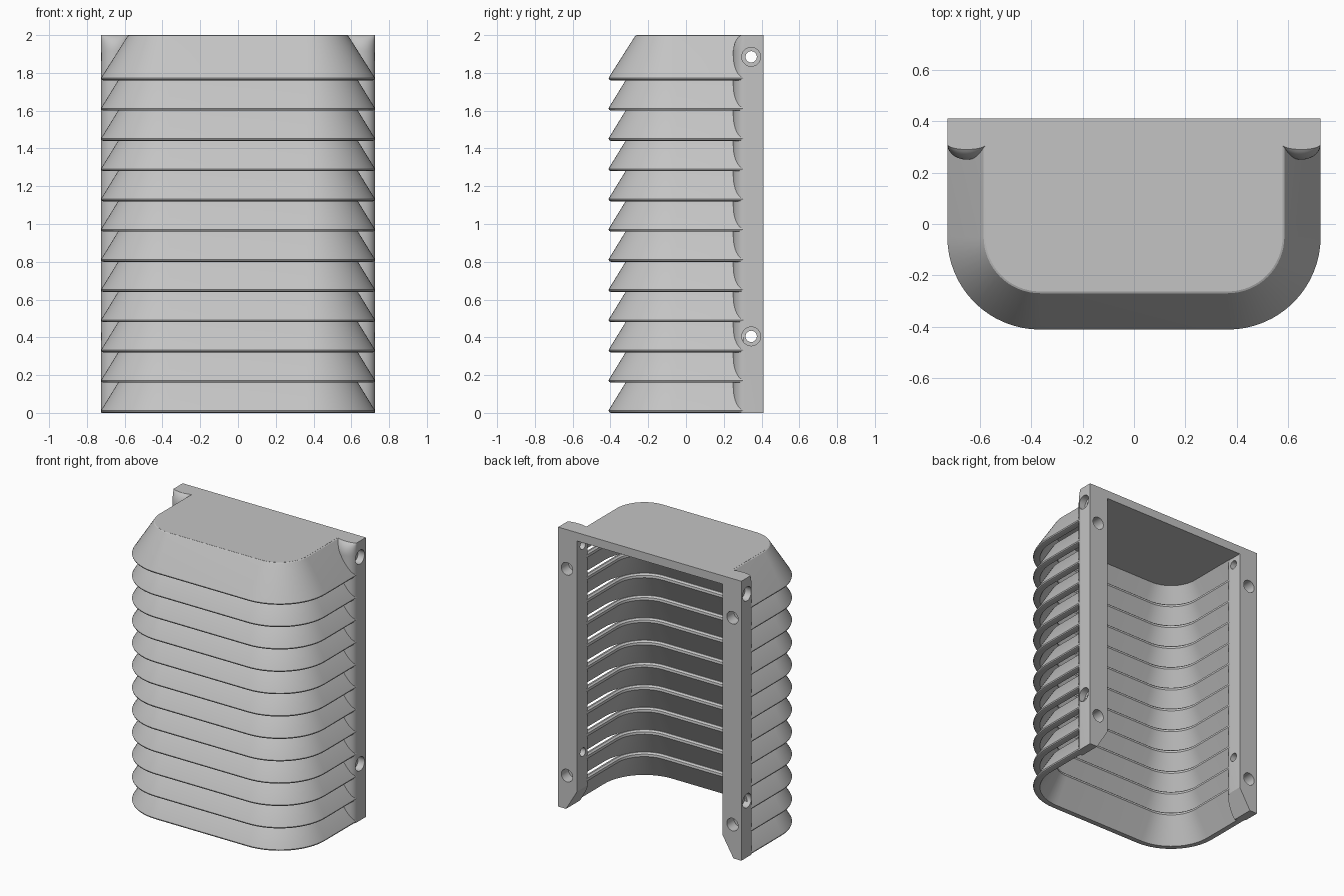
import bpy, bmesh, math
from mathutils import Matrix

old = bpy.data.objects.get("Cube")
if old:
    bpy.data.objects.remove(old, do_unlink=True)

HALF_W, FRONT, BACK, RADIUS = 0.725, -0.41, 0.41, 0.36
POST_IN, POST_SHOULDER, POST_FRONT = 0.575, 0.31, 0.25
PITCH, COUNT = 0.16, 12

grey = bpy.data.materials.new("light_grey")
grey.diffuse_color = (0.55, 0.55, 0.55, 1)
grey.use_nodes = True
bsdf = next(n for n in grey.node_tree.nodes if n.type == 'BSDF_PRINCIPLED')
bsdf.inputs["Base Color"].default_value = (0.55, 0.55, 0.55, 1)
bsdf.inputs["Roughness"].default_value = 0.6


def finish(mesh):
    mesh.polygons.foreach_set("use_smooth", [True] * len(mesh.polygons))
    mesh.set_sharp_from_angle(angle=math.radians(30))


def make_object(name, bm):
    bmesh.ops.recalc_face_normals(bm, faces=bm.faces)
    mesh = bpy.data.meshes.new(name)
    bm.to_mesh(mesh)
    bm.free()
    mesh.materials.append(grey)
    finish(mesh)
    obj = bpy.data.objects.new(name, mesh)
    bpy.context.collection.objects.link(obj)
    return obj


def u_path(d, y_back, steps=16):
    """U-shaped plan outline, moved inward by d."""
    r, cx, cy = RADIUS - d, HALF_W - RADIUS, FRONT + RADIUS
    arc = [(cx + r * math.cos(a), cy - r * math.sin(a))
           for a in (math.pi / 2 * i / steps for i in range(steps + 1))]
    half = [(HALF_W - d, y_back)] + arc
    return half + [(-x, y) for x, y in reversed(half)]


def loft(bm, rings, close_rings, close_loft):
    """Skin a list of rings of 3D points, capping the open ends."""
    vs = [[bm.verts.new(p) for p in ring] for ring in rings]
    n, m = len(vs), len(vs[0])
    for i in range(n if close_loft else n - 1):
        for j in range(m if close_rings else m - 1):
            a, b = vs[i], vs[(i + 1) % n]
            k = (j + 1) % m
            bm.faces.new((a[j], a[k], b[k], b[j]))
    if close_rings:
        bm.faces.new(vs[0])
        bm.faces.new(vs[-1])
    else:
        bm.faces.new([r[0] for r in vs])
        bm.faces.new([r[-1] for r in vs])


def sweep(name, section, z0, y_back):
    bm = bmesh.new()
    loft(bm, [[(x, y, z0 + z) for x, y in u_path(d, y_back)] for d, z in section],
         False, True)
    return make_object(name, bm)


# Sloping louvres with a rounded lip and a rounded upper edge (inset, height)
lip = [(0.045, 0), (0.012, 0), (0.003, 0.004), (0, 0.012), (0.004, 0.02)]
slat = lip + [(0.112, 0.196), (0.122, 0.205), (0.135, 0.206), (0.147, 0.196), (0.15, 0.18)]
for i in range(COUNT - 1):
    sweep(f"louvre_{i + 1}", slat, i * PITCH, 0.305)

# Top hood and its flat roof
hood = lip + [(0.141, 0.236), (0.15, 0.24), (0.16, 0.235), (0.16, 0.19)]
top_z = (COUNT - 1) * PITCH
sweep("hood", hood, top_z, 0.305)
bm = bmesh.new()
loft(bm, [[(x, y, z) for x, y in u_path(0.148, BACK)] for z in (1.94, 2.0)], True, False)
make_object("roof", bm)

# Mounting post: round-fronted upright with a domed top front
mid, rx, ry = (HALF_W + POST_IN) / 2, (HALF_W - POST_IN) / 2, POST_SHOULDER - POST_FRONT
outline = [(POST_IN, BACK), (HALF_W, BACK)] + [
    (mid + rx * math.cos(a), POST_SHOULDER - ry * math.sin(a))
    for a in (math.pi * i / 20 for i in range(21))]
levels = [(0, 1)]
for i in range(9):
    a = math.radians(70) * i / 8
    levels.append((1.915 + 0.085 * math.sin(a) / math.sin(math.radians(70)), math.cos(a)))
bm = bmesh.new()
loft(bm, [[(x, y if y > POST_SHOULDER else POST_SHOULDER - (POST_SHOULDER - y) * k, z)
           for x, y in outline] for z, k in levels], True, False)
# Slanted cut at the inner foot
cut = bmesh.ops.bisect_plane(bm, geom=bm.verts[:] + bm.edges[:] + bm.faces[:],
                             plane_co=(0.663, 0, 0), plane_no=(-1, 0, -0.6),
                             clear_outer=True)
bmesh.ops.holes_fill(bm, edges=[e for e in bm.edges if e.is_boundary])
post = make_object("mounting_posts", bm)


def drill(name, holes):
    """Cutter of cylinders given as (location, axis, radius, depth)."""
    bm = bmesh.new()
    for loc, axis, r, depth in holes:
        turn = Matrix.Rotation(math.pi / 2, 4, 'Y' if axis == 'X' else 'X')
        bmesh.ops.create_cone(bm, cap_ends=True, segments=32, radius1=r, radius2=r,
                              depth=depth, matrix=Matrix.Translation(loc) @ turn)
    obj = make_object(name, bm)
    obj.hide_render = True
    return obj


# Side screw holes with counterbores, and blind holes in the back
side_z, back_z = (0.405, 1.885), (0.24, 1.72)
cutters = [
    drill("screw_hole_cutter", [((mid, 0.345, z), 'X', 0.03, 0.4) for z in side_z]
          + [((0.655, BACK, z), 'Y', 0.045, 0.16) for z in back_z]),
    drill("counterbore_cutter", [((HALF_W, 0.345, z), 'X', 0.05, 0.1) for z in side_z])]
for c in cutters:
    mod = post.modifiers.new(c.name, 'BOOLEAN')
    mod.operation, mod.solver, mod.object = 'DIFFERENCE', 'EXACT', c
mirror = post.modifiers.new("both_sides", 'MIRROR')
mirror.use_axis[0] = True

# Bake the modifiers and drop the cutters
bpy.context.view_layer.update()
deps = bpy.context.evaluated_depsgraph_get()
baked = bpy.data.meshes.new_from_object(post.evaluated_get(deps))
post.modifiers.clear()
post.data = baked
finish(baked)
for c in cutters:
    bpy.data.objects.remove(c, do_unlink=True)
